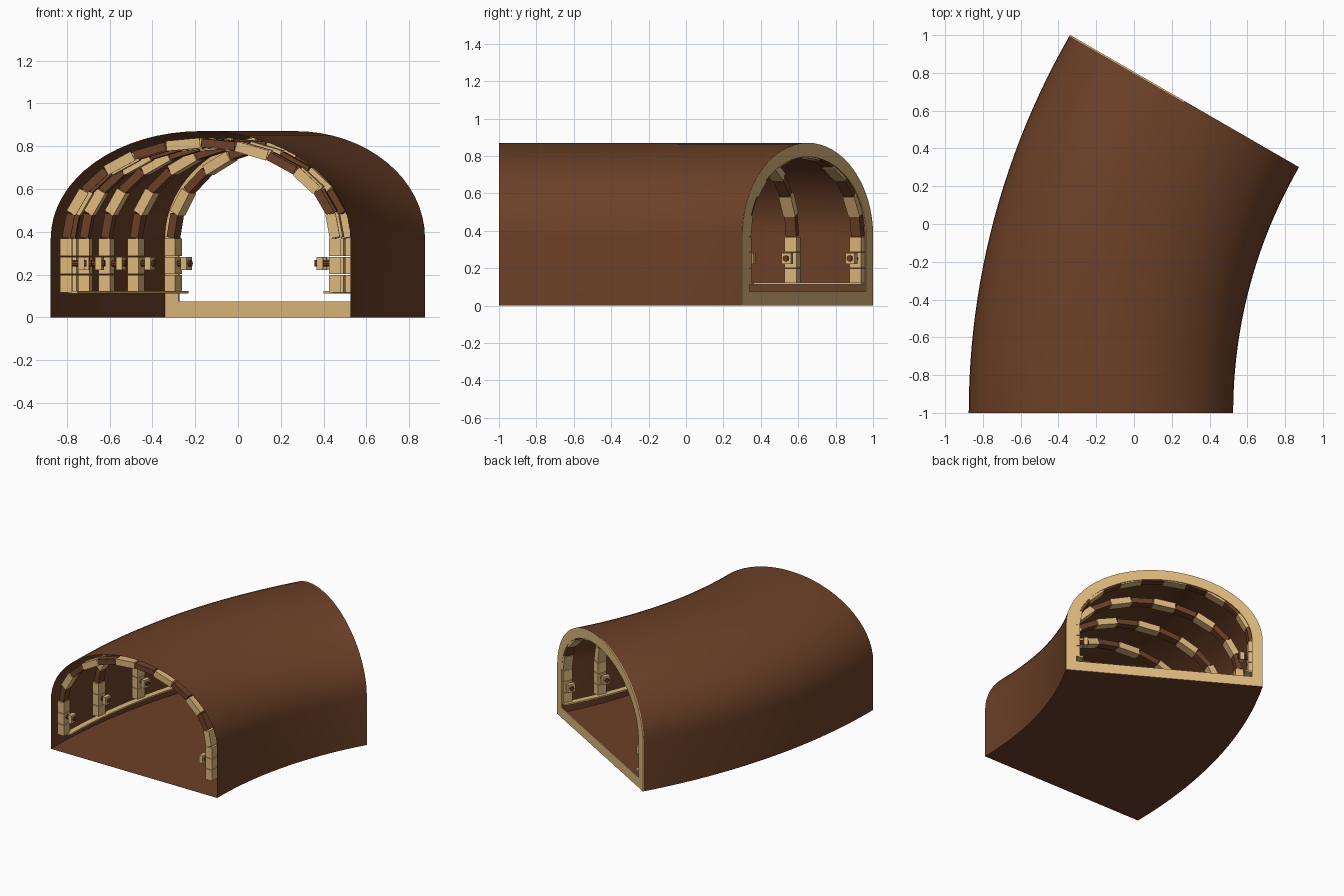
import bpy, bmesh, math
from mathutils import Matrix

cube = bpy.data.objects.get("Cube")
if cube:
    bpy.data.objects.remove(cube, do_unlink=True)

R, HALF, SPRING, TOP = 3.3, 0.7, 0.37, 0.87   # bend radius and tunnel section
BEND = math.radians(30)


def material(name, rgb):
    m = bpy.data.materials.new(name)
    m.use_nodes = True
    color = (*rgb, 1)
    m.diffuse_color = color
    m.node_tree.nodes["Principled BSDF"].inputs["Base Color"].default_value = color
    return m


brown = material("dark brown wood", (0.15, 0.052, 0.02))
tan = material("pale tan wood", (0.73, 0.48, 0.2))


def station(angle):
    """Local frame on the bend: x across the tunnel, y along it."""
    return (Matrix.Translation((3.125, -1, 0)) @ Matrix.Rotation(-angle, 4, 'Z')
            @ Matrix.Translation((-R, 0, 0)))


def section(inset=0.0, steps=32):
    """Arched tunnel outline as (across, height) pairs."""
    a, b = HALF - inset, TOP - inset - SPRING
    pts = [(a, inset)]
    for i in range(steps + 1):
        t = math.pi * i / steps
        pts.append((a * math.cos(t), SPRING + b * math.sin(t)))
    return pts + [(-a, inset)]


def finish(bm, name, mats, smooth=False):
    bmesh.ops.recalc_face_normals(bm, faces=bm.faces)
    mesh = bpy.data.meshes.new(name)
    bm.to_mesh(mesh)
    bm.free()
    for m in mats:
        mesh.materials.append(m)
    ob = bpy.data.objects.new(name, mesh)
    bpy.context.collection.objects.link(ob)
    if smooth:
        bpy.ops.object.select_all(action='DESELECT')
        ob.select_set(True)
        bpy.context.view_layer.objects.active = ob
        bpy.ops.object.shade_smooth_by_angle(angle=math.radians(35))
    return ob


def sweep(name, pts, mat, start=0.0, end=BEND, steps=24, caps=False):
    """Carry a closed section around the bend."""
    bm = bmesh.new()
    rings = []
    for i in range(steps + 1):
        m = station(start + (end - start) * i / steps)
        rings.append([bm.verts.new(m @ Matrix.Translation((x, 0, z)).translation)
                      for x, z in pts])
    n = len(pts)
    for a, b in zip(rings, rings[1:]):
        for j in range(n):
            k = (j + 1) % n
            bm.faces.new((a[j], a[k], b[k], b[j]))
    if caps:
        bm.faces.new(rings[0])
        bm.faces.new(rings[-1])
    return finish(bm, name, [mat], True)


def add_box(bm, m, center, size, mat=0, tilt=0.0):
    local = (Matrix.Translation(center) @ Matrix.Rotation(tilt, 4, 'Y')
             @ Matrix.Diagonal((*size, 1)))
    verts = bmesh.ops.create_cube(bm, size=1, matrix=m @ local)["verts"]
    for f in {f for v in verts for f in v.link_faces}:
        f.material_index = mat


# Curved shell with floor, open at both ends
sweep("tunnel_shell", section(), brown)

# Pale rim closing the wall thickness at the back end
bm = bmesh.new()
loops = []
for tang in (-0.006, 0.001):
    for inset in (0.0, 0.075):
        m = station(BEND)
        loops.append([bm.verts.new(m @ Matrix.Translation((x, tang, z)).translation)
                      for x, z in section(inset)])
for a, b in ((0, 1), (1, 3), (3, 2), (2, 0)):
    A, B = loops[a], loops[b]
    for j in range(len(A)):
        k = (j + 1) % len(A)
        bm.faces.new((A[j], A[k], B[k], B[j]))
finish(bm, "back_rim", [tan])

# Thin rails along both walls
for side, label in ((1, "left"), (-1, "right")):
    sweep(label + "_rail", [(side * x, z) for x, z in
          ((0.575, 0.112), (0.62, 0.112), (0.62, 0.124), (0.575, 0.124))],
          tan, start=math.radians(0.8), caps=True)

# Support frames: stacked posts, arch of alternating blocks, wall pegs
FRAMES, BLOCKS = 6, 12
AX, AZ = 0.628, 0.445
for i in range(FRAMES):
    m = station(math.radians(0.75 + 5.7 * i))
    bm = bmesh.new()
    for side in (1, -1):
        for k in range(3):
            add_box(bm, m, (side * AX, 0, 0.157 + 0.085 * k), (0.056, 0.07, 0.081))
    for k in range(BLOCKS):
        t0, t1 = math.pi * k / BLOCKS, math.pi * (k + 1) / BLOCKS
        x0, z0 = AX * math.cos(t0), SPRING + AZ * math.sin(t0)
        x1, z1 = AX * math.cos(t1), SPRING + AZ * math.sin(t1)
        dx, dz = x1 - x0, z1 - z0
        pale = k % 2 == 0
        add_box(bm, m, ((x0 + x1) / 2, 0, (z0 + z1) / 2),
                (math.hypot(dx, dz) * 0.97, 0.07 if pale else 0.06, 0.048 if pale else 0.04),
                0 if pale else 1, -math.atan2(dz, dx))
    finish(bm, f"support_frame_{i + 1}", [tan, brown])

    bm = bmesh.new()
    for side in (1, -1):
        add_box(bm, m, (side * 0.558, 0, 0.252), (0.03, 0.056, 0.06))
        peg = (m @ Matrix.Translation((side * 0.57, 0, 0.252))
               @ Matrix.Rotation(math.pi / 2, 4, 'Y'))
        verts = bmesh.ops.create_cone(bm, cap_ends=True, segments=10, radius1=0.016,
                                      radius2=0.016, depth=0.075, matrix=peg)["verts"]
        for f in {f for v in verts for f in v.link_faces}:
            f.material_index = 1
    finish(bm, f"wall_pegs_{i + 1}", [tan, brown])
